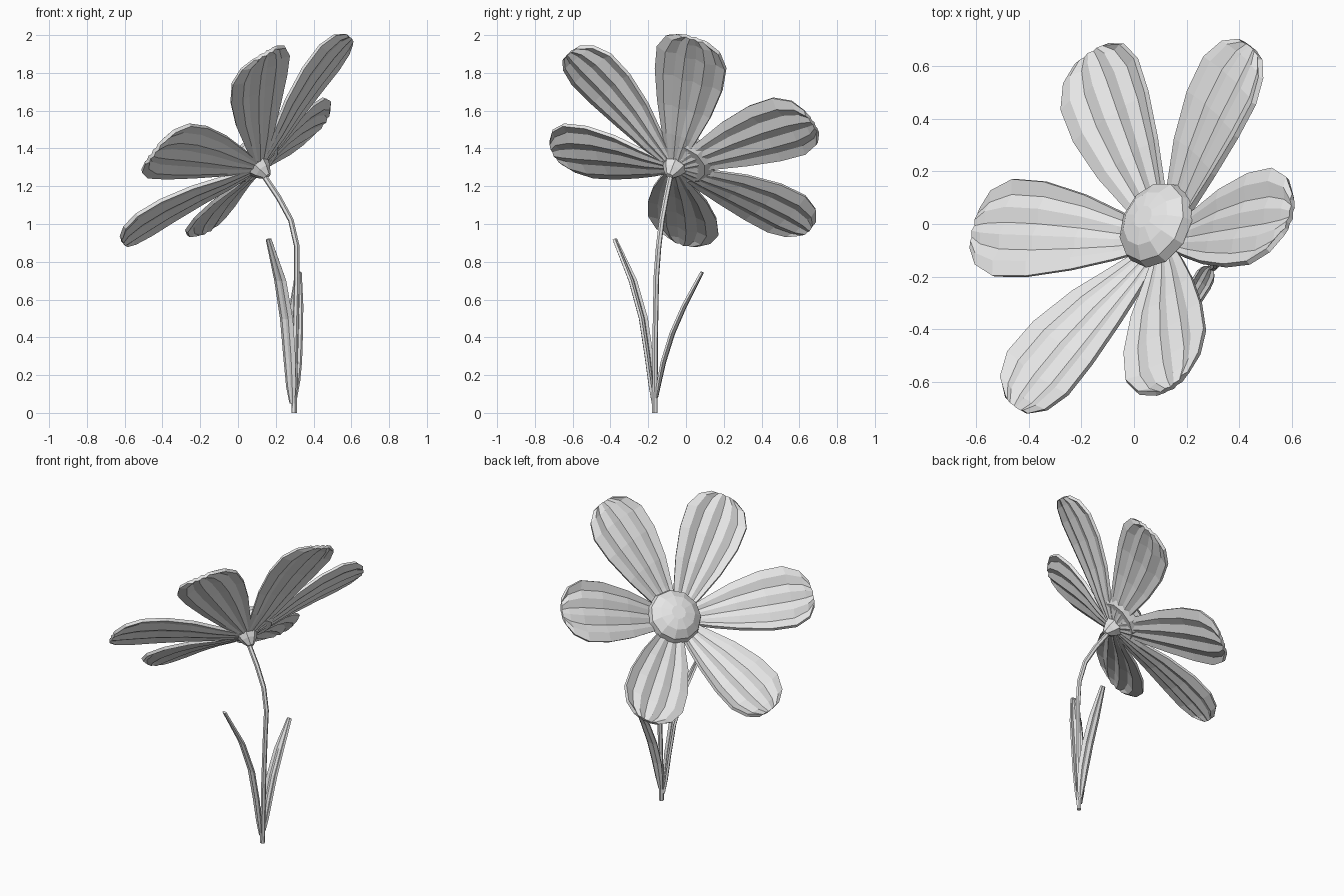
import bpy
import bmesh
import math
from mathutils import Vector, Matrix

cube = bpy.data.objects.get("Cube")
if cube:
    bpy.data.objects.remove(cube)

grey = bpy.data.materials.new("pale_grey")
grey.use_nodes = True
grey.diffuse_color = (0.8, 0.8, 0.8, 1)
grey.node_tree.nodes["Principled BSDF"].inputs["Base Color"].default_value = (0.8, 0.8, 0.8, 1)

# Flower frame: local z is the axis the bloom faces along
axis = Vector((-0.643, 0.359, 0.677)).normalized()
side = Vector((0.75, 0.11, 0.65))
side = (side - axis * side.dot(axis)).normalized()
frame = Matrix((side, axis.cross(side), axis)).transposed().to_4x4()
frame.translation = (0.122, -0.068, 1.29)


def add_object(name, bm, matrix=Matrix()):
    mesh = bpy.data.meshes.new(name)
    bm.to_mesh(mesh)
    bm.free()
    mesh.transform(matrix)
    mesh.materials.append(grey)
    obj = bpy.data.objects.new(name, mesh)
    bpy.context.collection.objects.link(obj)
    return obj


def ribbon(name, rows, thickness, matrix=Matrix()):
    """Skin a grid of points and thicken it."""
    bm = bmesh.new()
    grid = [[bm.verts.new(p) for p in row] for row in rows]
    for a, b in zip(grid, grid[1:]):
        for i in range(len(a) - 1):
            bm.faces.new((a[i], a[i + 1], b[i + 1], b[i]))
    obj = add_object(name, bm, matrix)
    solid = obj.modifiers.new("thickness", "SOLIDIFY")
    solid.thickness = thickness
    solid.offset = 0


def lathe(name, profile, sides, matrix):
    """Spin (radius, height) pairs about local z and close both ends."""
    bm = bmesh.new()
    rings = []
    for r, z in profile:
        rings.append([bm.verts.new((r * math.cos(math.tau * k / sides),
                                    r * math.sin(math.tau * k / sides), z))
                      for k in range(sides)])
    for a, b in zip(rings, rings[1:]):
        for k in range(sides):
            n = (k + 1) % sides
            bm.faces.new((a[k], a[n], b[n], b[k]))
    bm.faces.new(rings[0][::-1])
    bm.faces.new(rings[-1])
    add_object(name, bm, matrix)


# Petals: pleated, cupped blades; each row is (distance, half width, height)
PETAL = [(0.03, 0.03, 0.02), (0.19, 0.095, 0.07), (0.34, 0.15, 0.125),
         (0.51, 0.19, 0.175), (0.65, 0.195, 0.205), (0.74, 0.15, 0.218),
         (0.785, 0.08, 0.22)]
COLUMNS = 8
# (angle around the axis, length factor, extra slope)
SETTINGS = [(-4.5, 1.05, -0.025), (53, 1.04, 0), (115, 1.03, 0),
            (175.5, 1.02, 0), (238, 1.06, -0.03), (297, 1.02, -0.025)]
for number, (angle, stretch, slope) in enumerate(SETTINGS, 1):
    rows = []
    for dist, half, height in PETAL:
        row = []
        for i in range(COLUMNS):
            c = 2 * i / (COLUMNS - 1) - 1
            pleat = half * 0.045 * (-1) ** i
            row.append((dist * stretch - 0.012 * c * c, half * c,
                        height + slope * dist + pleat + 0.08 * half * c * c))
        rows.append(row)
    ribbon(f"petal_{number}", rows, 0.02,
           frame @ Matrix.Rotation(math.radians(angle), 4, "Z"))

# Domed flower centre and the cup behind it
lathe("flower_centre", [(0.13, 0.04), (0.172, 0.075), (0.16, 0.115),
                        (0.11, 0.152), (0.045, 0.168)], 11,
      frame @ Matrix.Translation((0.018, 0.036, 0)))
lathe("flower_cup", [(0.02, -0.055), (0.05, -0.015), (0.074, 0.04)], 7, frame)

# Stem
curve = bpy.data.curves.new("stem", "CURVE")
curve.dimensions = "3D"
curve.bevel_depth = 0.015
curve.bevel_resolution = 1
curve.use_fill_caps = True
path = [(0.297, -0.165, 0), (0.304, -0.163, 0.4), (0.312, -0.157, 0.72),
        (0.312, -0.145, 0.88), (0.28, -0.128, 1.02), (0.215, -0.106, 1.14),
        (0.138, -0.082, 1.255)]
spline = curve.splines.new("POLY")
spline.points.add(len(path) - 1)
for point, co in zip(spline.points, path):
    point.co = (*co, 1)
spline.use_smooth = False
curve.materials.append(grey)
stem = bpy.data.objects.new("stem", curve)
bpy.context.collection.objects.link(stem)


# Leaves: narrow folded blades rising from the foot of the stem
def leaf(name, spine):
    out = Vector(spine[-1]) - Vector(spine[0])
    out.z = 0
    out.normalize()
    across = out.cross(Vector((0, 0, 1)))
    rows = []
    for p, half in zip(spine, (0.012, 0.026, 0.034, 0.036, 0.033, 0.014)):
        rows.append([Vector(p) + across * half * c - out * 0.4 * half * fold
                     for c, fold in ((-1, 1), (-0.5, 0.1), (0, 0.5), (0.5, 0.1), (1, 1))])
    ribbon(name, rows, 0.014)


leaf("tall_leaf", [(0.287, -0.172, 0.05), (0.278, -0.185, 0.14), (0.268, -0.205, 0.3),
                   (0.252, -0.235, 0.5), (0.22, -0.29, 0.7), (0.162, -0.38, 0.92)])
leaf("short_leaf", [(0.297, -0.155, 0.08), (0.3, -0.135, 0.17), (0.302, -0.112, 0.27),
                    (0.305, -0.065, 0.42), (0.31, 0.0, 0.57), (0.32, 0.088, 0.745)])
